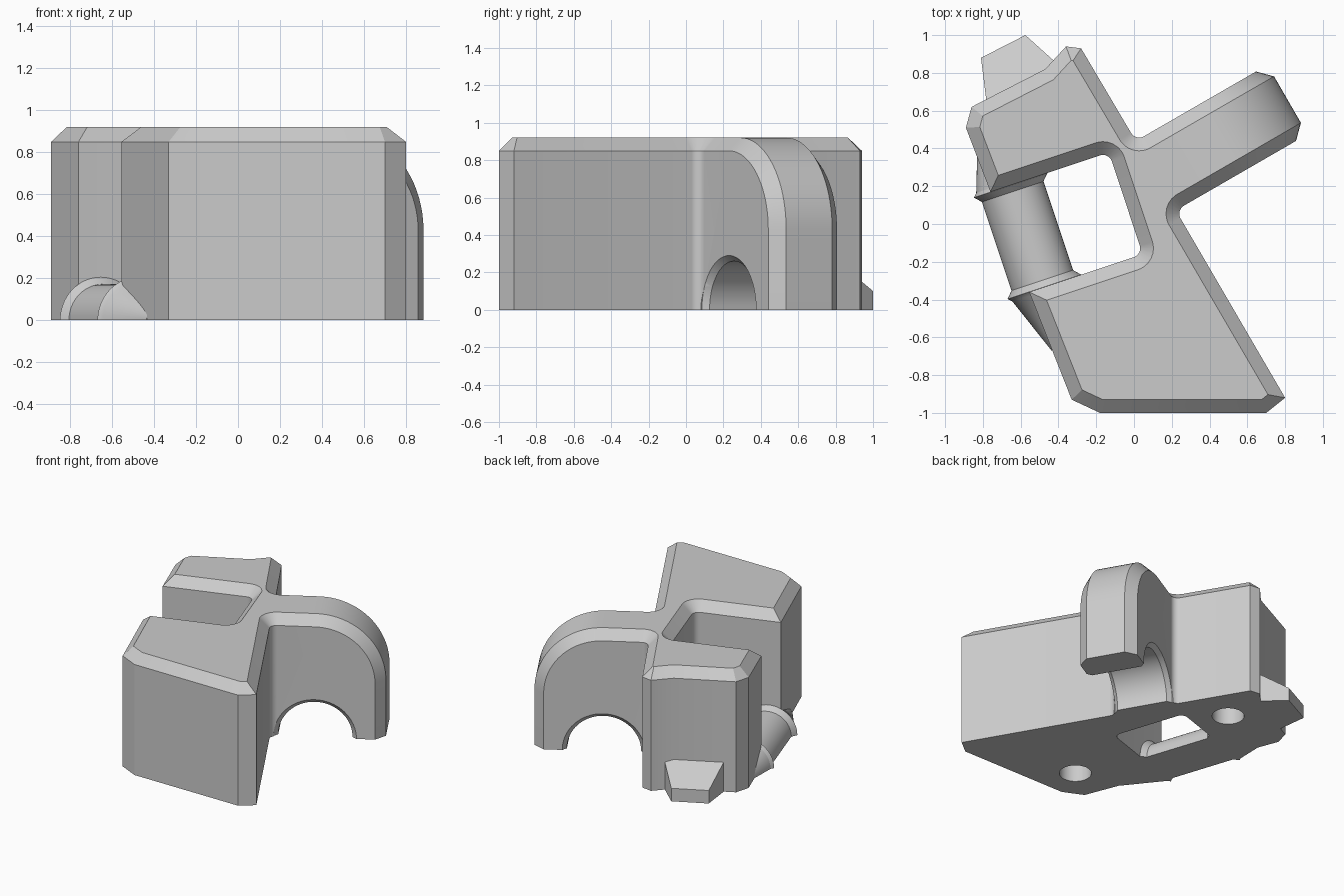
import bpy, bmesh, math
from mathutils import Vector

if "Cube" in bpy.data.objects:
    bpy.data.objects.remove(bpy.data.objects["Cube"])

HEIGHT, CHAMFER = 0.92, 0.07
SHOULDER = HEIGHT - CHAMFER

# Arm axes: ARM points along the arm, SIDE across it
ARM = Vector((math.cos(math.pi / 6), 0.5))
SIDE = Vector((-ARM.y, ARM.x))
NEAR, FAR = -0.048, 0.376      # arm faces across SIDE
WALL, BEND = 0.228, 0.543      # body wall and start of the bend along ARM
REACH = 0.49                   # bend radius

grey = bpy.data.materials.new("Plain grey")
grey.use_nodes = True
grey.diffuse_color = (0.6, 0.6, 0.6, 1)
grey.node_tree.nodes["Principled BSDF"].inputs["Base Color"].default_value = (0.6, 0.6, 0.6, 1)


def on_arm(u, v):
    return ARM * u + SIDE * v


def finish(bm, name):
    bmesh.ops.remove_doubles(bm, verts=bm.verts, dist=0.0005)
    bmesh.ops.recalc_face_normals(bm, faces=bm.faces)
    mesh = bpy.data.meshes.new(name)
    bm.to_mesh(mesh)
    bm.free()
    mesh.materials.append(grey)
    obj = bpy.data.objects.new(name, mesh)
    bpy.context.collection.objects.link(obj)
    return obj


def smooth(obj):
    bpy.ops.object.select_all(action='DESELECT')
    obj.select_set(True)
    bpy.context.view_layer.objects.active = obj
    bpy.ops.object.shade_smooth_by_angle(angle=math.radians(25))


def rounded(corners, steps=8):
    """Outline points, with an arc at each corner that has a radius."""
    out = []
    for i, (pt, r) in enumerate(corners):
        if not r:
            out.append(pt)
            continue
        a = (corners[i - 1][0] - pt).normalized()
        b = (corners[(i + 1) % len(corners)][0] - pt).normalized()
        half = a.angle(b) / 2
        centre = pt + (a + b).normalized() * r / math.sin(half)
        start = pt + a * r / math.tan(half) - centre
        end = pt + b * r / math.tan(half) - centre
        for k in range(steps + 1):
            out.append(centre + start.lerp(end, k / steps).normalized() * r)
    return out


def inset(points, dists):
    """Move each edge inward by its own distance and mitre the corners."""
    out = []
    for i, pt in enumerate(points):
        d0 = (pt - points[i - 1]).normalized()
        d1 = (points[(i + 1) % len(points)] - pt).normalized()
        n0, n1 = Vector((-d0.y, d0.x)), Vector((-d1.y, d1.x))
        det = n0.x * n1.y - n0.y * n1.x
        c0, c1 = dists[i - 1], dists[i]
        out.append(pt + Vector((c0 * n1.y - c1 * n0.y, c1 * n0.x - c0 * n1.x)) / det)
    return out


def half_lathe(name, origin, axis, profile, full=False, steps=32):
    """Turn (distance, radius) points round a level axis at ground level."""
    bm = bmesh.new()
    side = Vector((-axis.y, axis.x))
    count = steps * 2 if full else steps + 1
    rings = []
    for a, r in profile:
        ring = []
        for k in range(count):
            t = math.pi * k / steps
            p = origin + axis * a + side * (r * math.cos(t))
            ring.append(bm.verts.new((p.x, p.y, r * math.sin(t))))
        rings.append(ring)
    for r0, r1 in zip(rings, rings[1:]):
        for k in range(count if full else count - 1):
            j = (k + 1) % count
            bm.faces.new((r0[k], r0[j], r1[j], r1[k]))
    bm.faces.new(rings[0])
    bm.faces.new(rings[-1])
    if not full:
        bm.faces.new([r[0] for r in rings] + [r[-1] for r in reversed(rings)])
    return finish(bm, name)


def carve(obj, cutter):
    mod = obj.modifiers.new("Cut", 'BOOLEAN')
    mod.operation, mod.solver, mod.object = 'DIFFERENCE', 'EXACT', cutter
    bpy.context.view_layer.objects.active = obj
    bpy.ops.object.modifier_apply(modifier=mod.name)
    bpy.data.objects.remove(cutter)


# Body: chamfered outline with a side notch, open where the arm bends
V = Vector
corners = [(V(p), 0) for p in ((-0.33, -0.93), (-0.18, -1), (0.70, -1), (0.80, -0.92))]
corners += [(on_arm(WALL, NEAR), 0.05), (on_arm(BEND, NEAR), 0),
            (on_arm(BEND, FAR), 0), (on_arm(WALL, FAR), 0.05)]
corners += [(V(p), 0) for p in ((-0.28, 0.93), (-0.36, 0.94), (-0.47, 0.82),
                                (-0.86, 0.62), (-0.89, 0.51), (-0.76, 0.17))]
corners += [(V((-0.133, 0.379)), 0.05), (V((0.046, -0.16)), 0.05), (V((-0.555, -0.36)), 0)]
outline = rounded(corners)
n = len(outline)
seam = next(i for i, p in enumerate(outline) if (p - on_arm(BEND, NEAR)).length < 1e-5)
top = inset(outline, [0 if i == seam else CHAMFER for i in range(n)])

bm = bmesh.new()
layers = [[bm.verts.new((p.x, p.y, z)) for p in pts]
          for pts, z in ((outline, 0), (outline, SHOULDER), (top, HEIGHT))]
for low, high in zip(layers, layers[1:]):
    for i in range(n):
        if i != seam:
            j = (i + 1) % n
            bm.faces.new((low[i], low[j], high[j], high[i]))
bm.faces.new(layers[0])
bm.faces.new(layers[-1])

# Bent arm end: chamfered section swept round a quarter turn, then straight down
section = [(NEAR, REACH - CHAMFER), (NEAR + CHAMFER, REACH),
           (FAR - CHAMFER, REACH), (FAR, REACH - CHAMFER)]


def arm_vert(u, v, z):
    p = on_arm(u, v)
    return bm.verts.new((p.x, p.y, z))


rings = []
STEPS = 20
for k in range(STEPS + 1):
    t = math.pi / 2 * k / STEPS
    rings.append([arm_vert(BEND + r * math.sin(t), v, HEIGHT - REACH + r * math.cos(t))
                  for v, r in section])
rings.append([arm_vert(BEND + r, v, 0) for v, r in section])
for r0, r1 in zip(rings, rings[1:]):
    for k in range(3):
        bm.faces.new((r0[k], r0[k + 1], r1[k + 1], r1[k]))
foot = [arm_vert(BEND, v, 0) for v in (NEAR, FAR)]
bm.faces.new([foot[0]] + [r[0] for r in rings])
bm.faces.new([foot[1]] + [r[3] for r in rings])
bm.faces.new([foot[0]] + rings[-1] + [foot[1]])
body = finish(bm, "body_with_arm")

# Arch through the arm with flared rims
rim, bore, flare = 0.29, 0.26, 0.03
carve(body, half_lathe("arch_cutter", ARM * BEND, SIDE,
                       [(NEAR - 0.05, rim), (NEAR, rim), (NEAR + flare, bore),
                        (FAR - flare, bore), (FAR, rim), (FAR + 0.05, rim)], full=True))

# Blind holes in the underside
for x, y in ((-0.086, -0.74), (-0.39, 0.558)):
    bpy.ops.mesh.primitive_cylinder_add(vertices=40, radius=0.112, depth=1, location=(x, y, 0))
    carve(body, bpy.context.object)
smooth(body)

# Half-round bar across the notch with flared, tapering ends
bar_axis = Vector((0.316, -0.949))
bar = half_lathe("notch_bar", Vector((-0.527, -0.175)), bar_axis,
                 [(-0.74, 0.07), (-0.42, 0.185), (-0.40, 0.205), (-0.365, 0.172),
                  (0.13, 0.172), (0.166, 0.205), (0.186, 0.185), (0.5, 0.07)])
smooth(bar)

# Sloped tongue at the back
bm = bmesh.new()
plan = [V(p) for p in ((-0.81, 0.88), (-0.775, 0.6), (-0.48, 0.7), (-0.425, 0.865), (-0.575, 1.0))]
outward = Vector((-0.454, 0.891))
edge = plan[-1].dot(outward)
low = [bm.verts.new((p.x, p.y, 0)) for p in plan]
high = [bm.verts.new((p.x, p.y, 0.1 + 0.6 * (edge - p.dot(outward)))) for p in plan]
bm.faces.new(low)
bm.faces.new(high)
for i in range(len(plan)):
    j = (i + 1) % len(plan)
    bm.faces.new((low[i], low[j], high[j], high[i]))
finish(bm, "back_tongue")
